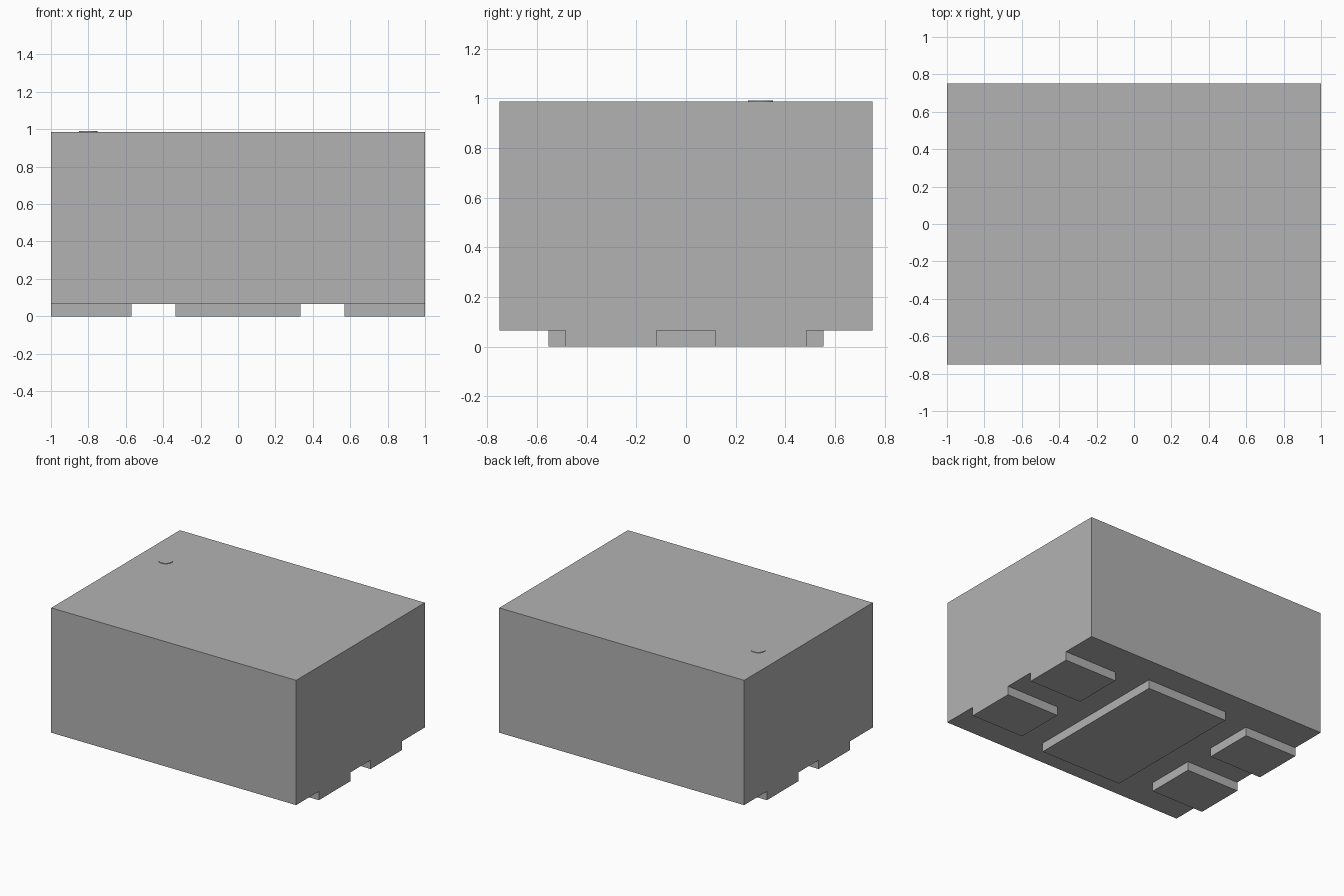
import bpy
import bmesh
from mathutils import Matrix, Vector

cube = bpy.data.objects.get("Cube")
if cube:
    bpy.data.objects.remove(cube, do_unlink=True)

# One plain grey for every part
grey = bpy.data.materials.new("plain_grey")
grey.use_nodes = True
colour = (0.448, 0.448, 0.448, 1)
grey.diffuse_color = colour
grey.node_tree.nodes["Principled BSDF"].inputs["Base Color"].default_value = colour


def finish(name, bm):
    mesh = bpy.data.meshes.new(name)
    bm.to_mesh(mesh)
    bm.free()
    mesh.materials.append(grey)
    obj = bpy.data.objects.new(name, mesh)
    bpy.context.collection.objects.link(obj)
    return obj


def box(name, low, high):
    low, high = Vector(low), Vector(high)
    bm = bmesh.new()
    place = Matrix.Translation((low + high) / 2) @ Matrix.Diagonal((*(high - low), 1))
    bmesh.ops.create_cube(bm, size=1, matrix=place)
    return finish(name, bm)


BASE, TOP = 0.065, 0.986

# Main block
box("body", (-1, -0.75, BASE), (1, 0.75, TOP))

# Large pad under the middle
box("centre_pad", (-0.333, -0.553, 0), (0.333, 0.553, BASE))

# Four corner pads, flush with the ends of the body
for x_name, x0, x1 in (("right", -1, -0.57), ("left", 0.57, 1)):
    for y_name, y0, y1 in (("front", -0.485, -0.118), ("back", 0.118, 0.485)):
        box(f"{y_name}_{x_name}_pad", (x0, y0, 0), (x1, y1, BASE))

# Thin round marker on the top
bm = bmesh.new()
bmesh.ops.create_cone(bm, cap_ends=True, segments=32, radius1=0.05, radius2=0.05,
                      depth=0.008, matrix=Matrix.Translation((-0.8, 0.3, TOP)))
marker = finish("top_marker", bm)
bpy.ops.object.select_all(action="DESELECT")
marker.select_set(True)
bpy.context.view_layer.objects.active = marker
bpy.ops.object.shade_smooth_by_angle()
